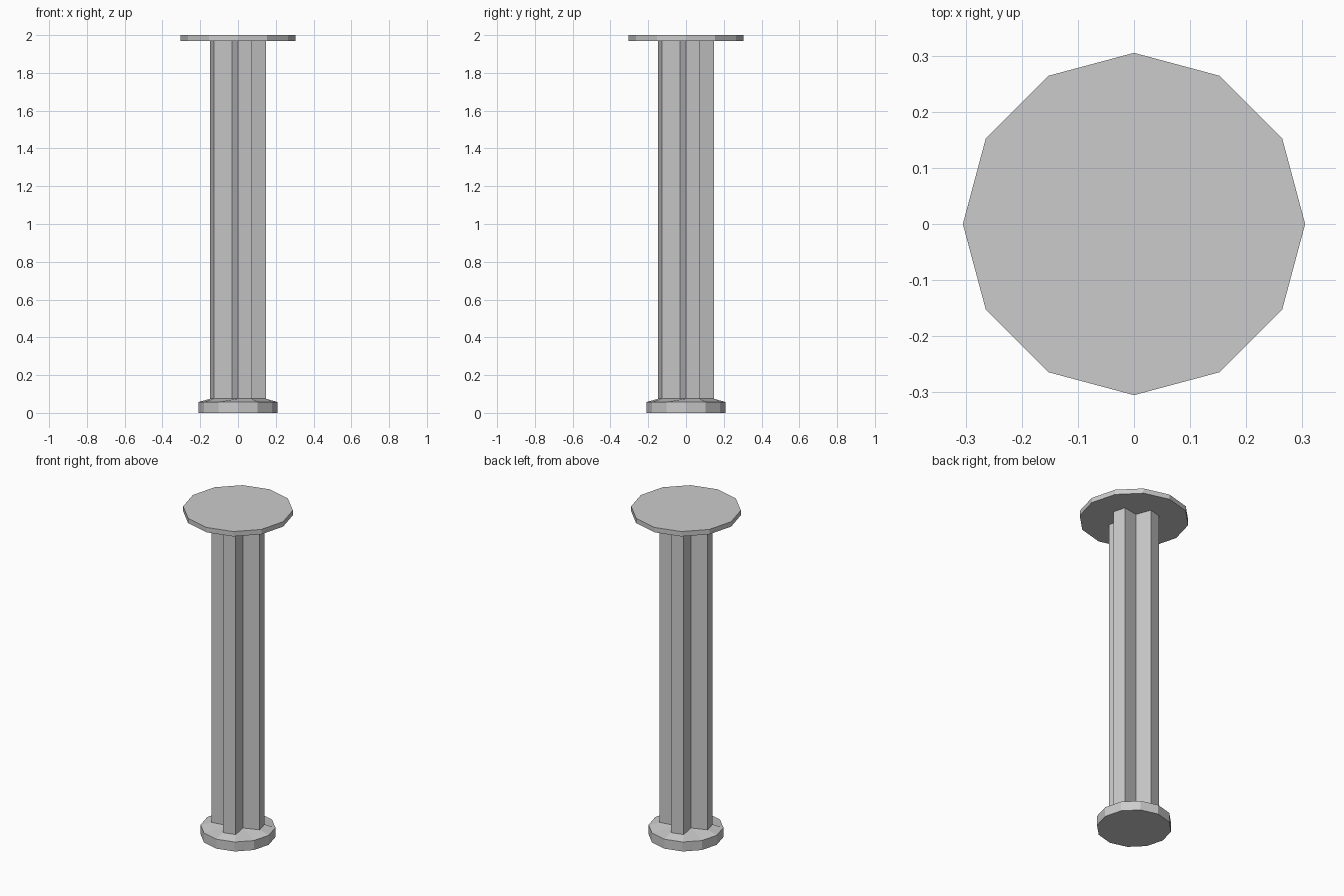
import bpy, bmesh
from math import cos, sin, pi

if "Cube" in bpy.data.objects:
    bpy.data.objects.remove(bpy.data.objects["Cube"])

SIDES = 12


def ring(bm, z, radius, notch=None):
    """Twelve-sided ring; every third corner can be pulled in to a notch radius."""
    verts = []
    for i in range(SIDES):
        r = notch if notch is not None and i % 3 == 2 else radius
        a = i * 2 * pi / SIDES
        verts.append(bm.verts.new((r * cos(a), r * sin(a), z)))
    return verts


bm = bmesh.new()
rings = [
    ring(bm, 0.0, 0.208),            # foot
    ring(bm, 0.058, 0.208),
    ring(bm, 0.075, 0.147, 0.066),   # notched shaft
    ring(bm, 1.97, 0.147, 0.066),
    ring(bm, 1.97, 0.305),           # top plate
    ring(bm, 2.0, 0.305),
]

# Skin the rings and close both ends
for low, high in zip(rings, rings[1:]):
    for i in range(SIDES):
        j = (i + 1) % SIDES
        bm.faces.new((low[i], low[j], high[j], high[i]))
bm.faces.new(rings[0][::-1])
bm.faces.new(rings[-1])
bmesh.ops.recalc_face_normals(bm, faces=bm.faces[:])

mesh = bpy.data.meshes.new("notched_pillar")
bm.to_mesh(mesh)
bm.free()
bpy.context.collection.objects.link(bpy.data.objects.new("notched_pillar", mesh))
